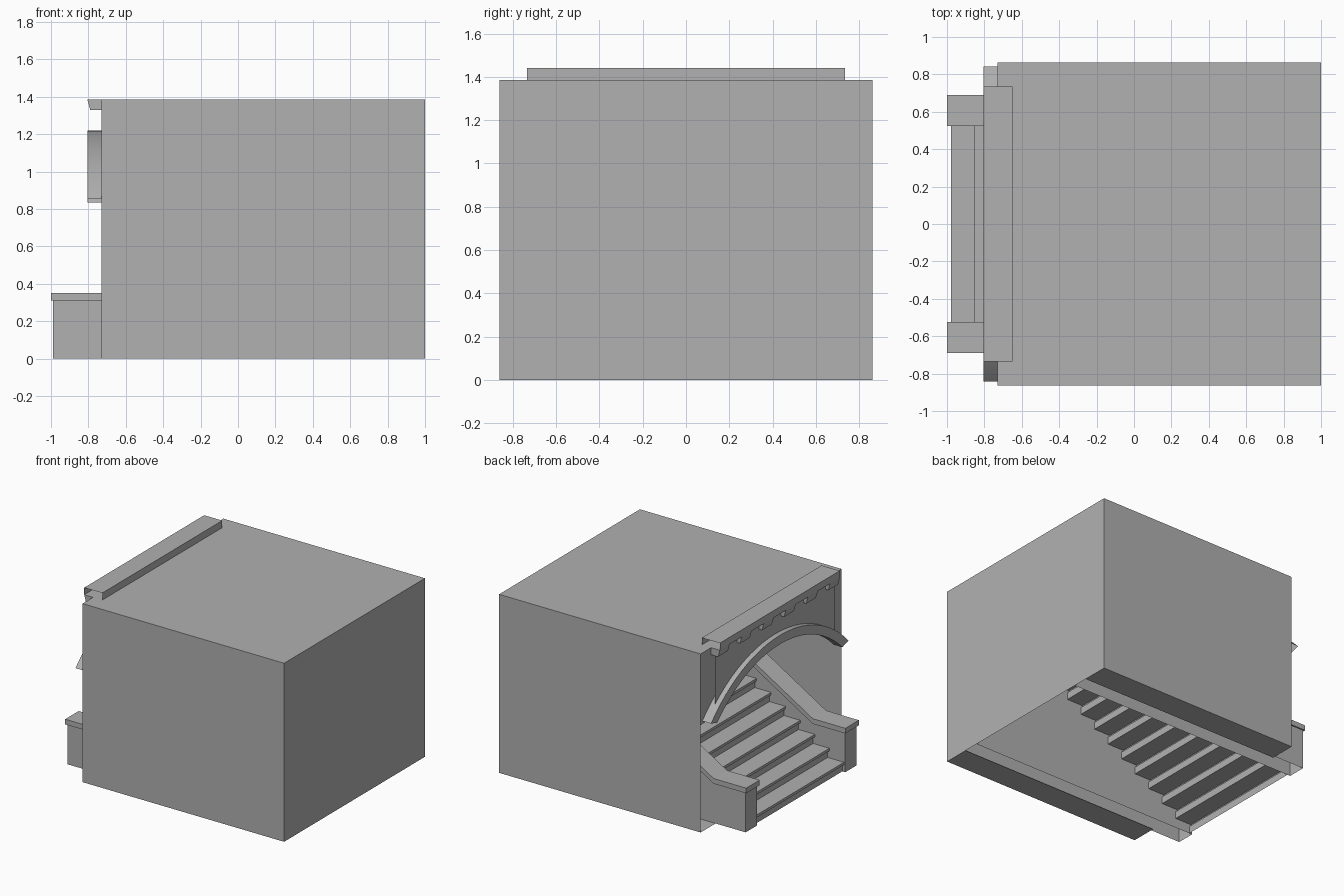
import bpy, bmesh, math

if "Cube" in bpy.data.objects:
    bpy.data.objects.remove(bpy.data.objects["Cube"])

HALF, ROOF, FACE, BACK = 0.863, 1.385, -0.73, 1.0
SLOPE = 0.6

stone = bpy.data.materials.new("stone")
stone.diffuse_color = (0.44, 0.44, 0.44, 1)
stone.use_nodes = True
stone.node_tree.nodes["Principled BSDF"].inputs["Base Color"].default_value = stone.diffuse_color


def finish(name, bm, flip=False, recalc=True):
    if recalc:
        bmesh.ops.recalc_face_normals(bm, faces=bm.faces)
    if flip:
        bmesh.ops.reverse_faces(bm, faces=bm.faces)
    me = bpy.data.meshes.new(name)
    bm.to_mesh(me)
    bm.free()
    me.materials.append(stone)
    ob = bpy.data.objects.new(name, me)
    bpy.context.collection.objects.link(ob)
    return ob


def prism(name, pts, axis, a, b, caps=2, closed=True, skip=()):
    """Extrude a 2D profile along x (profile y,z) or y (profile x,z).
    caps: 0 none, 1 only at a, 2 both; skip leaves sides open."""
    bm = bmesh.new()

    def ring(t):
        return [bm.verts.new((t, u, v) if axis == 'x' else (u, t, v)) for u, v in pts]
    r0, r1 = ring(a), ring(b)
    n = len(pts)
    if caps > 0:
        bm.faces.new(r0)
    if caps > 1:
        bm.faces.new(r1[::-1])
    for i in range(n if closed else n - 1):
        if i not in skip:
            j = (i + 1) % n
            bm.faces.new((r0[i], r0[j], r1[j], r1[i]))
    if closed:
        return finish(name, bm)
    bm.normal_update()
    return finish(name, bm, sum(f.normal.z * f.calc_area() for f in bm.faces) < 0, False)


def sheet(name, pts, flip=False):
    bm = bmesh.new()
    bm.faces.new([bm.verts.new(p) for p in pts])
    return finish(name, bm, flip, False)


def arc(radius, end, n=24):
    """Points of the arch circle between y = -end and y = end."""
    m = math.asin(end / radius)
    angs = [-m + 2 * m * i / n for i in range(n + 1)]
    return [(radius * math.sin(t), 0.06 + radius * math.cos(t)) for t in angs]


# Outer shell: side walls, back wall and roof, open at the front and below
prism("side_walls_and_roof", [(-HALF, 0), (-HALF, ROOF), (HALF, ROOF), (HALF, 0)],
      'x', FACE, BACK, caps=0, closed=False)
sheet("back_wall", [(BACK, -HALF, 0), (BACK, HALF, 0), (BACK, HALF, ROOF), (BACK, -HALF, ROOF)])

# Wall above the arch, and the raised panel on it between arch and cornice
under = [(-HALF, 0.834)] + arc(1.09, 0.767) + [(HALF, 0.834)]
sheet("arch_wall", [(FACE, y, z) for y, z in under + [(HALF, ROOF), (-HALF, ROOF)]], True)
panel = arc(1.12, 0.735) + [(0.735, ROOF), (-0.735, ROOF)]
sheet("raised_panel", [(-0.765, y, z) for y, z in panel], True)

# Projecting arch moulding, open at its ends and back
arch = prism("arch_moulding", arc(1.16, 0.843) + arc(1.09, 0.767)[::-1], 'x', -0.805, FACE,
             caps=1, skip=(24, 49))
bpy.context.view_layer.objects.active = arch
arch.select_set(True)
bpy.ops.object.shade_smooth_by_angle(angle=math.radians(30))
arch.select_set(False)

# Cornice with open ends
prism("cornice", [(-0.65, 1.385), (-0.65, 1.44), (-0.805, 1.44), (-0.805, 1.385), (FACE, 1.385)],
      'y', -0.735, 0.735, caps=0, skip=(4,))

# Row of brackets under the cornice
for k in range(6):
    y = (k - 2.5) * 0.27
    prism("bracket", [(-0.805, 1.385), (-0.79, 1.33), (FACE, 1.33), (FACE, 1.385)],
          'y', y - 0.06, y + 0.06)

# Stairs with overhanging treads
run, rise, profile = 0.125, 0.125 * SLOPE, []
for i in range(15):
    x, z = -0.978 + run * i, rise * i
    profile += [(x + 0.015, z), (x + 0.015, z + rise - 0.02), (x, z + rise - 0.02), (x, z + rise)]
profile.append((BACK, 15 * rise))
prism("stairs", profile, 'y', -0.54, 0.54, caps=0, closed=False)

# Parapets, their copings, and the floor strips beside them
bend, top = -0.72, SLOPE * (BACK + 0.72)
for s in (-1, 1):
    prism("parapet", [(-0.988, 0), (-0.988, 0.31), (bend, 0.31), (BACK, 0.31 + top), (BACK, 0)],
          'y', s * 0.54, s * 0.68, skip=(4,))
    prism("parapet_coping", [(-1, 0.31), (-1, 0.35), (bend, 0.35), (BACK, 0.35 + top),
                             (BACK, 0.31 + top), (bend, 0.31)], 'y', s * 0.525, s * 0.69)
    y0, y1 = sorted((s * 0.66, s * HALF))
    sheet("floor_strip", [(FACE, y0, 0), (BACK, y0, 0), (BACK, y1, 0), (FACE, y1, 0)])
